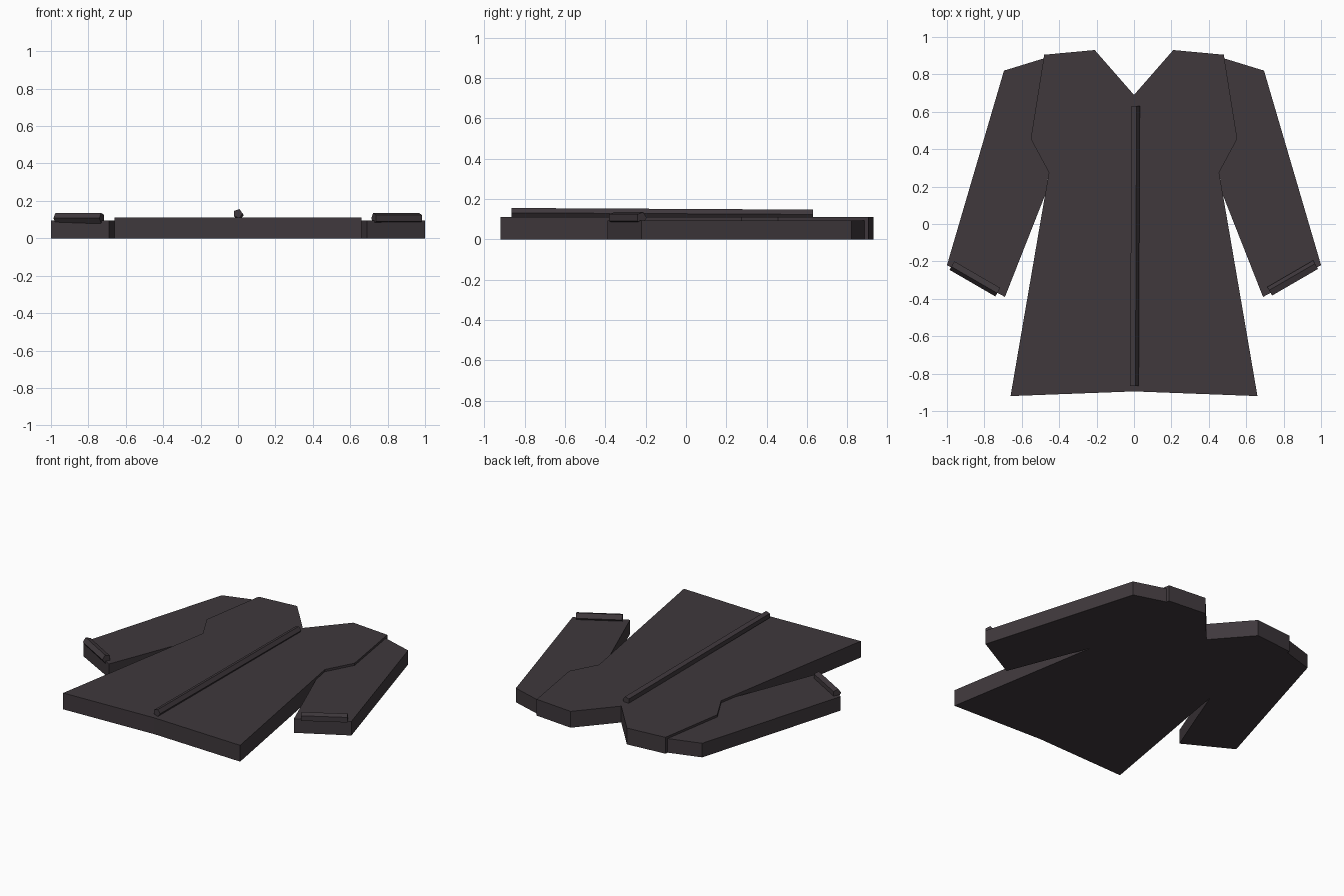
import bpy
import bmesh
import math
from mathutils import Vector

cube = bpy.data.objects.get("Cube")
if cube:
    bpy.data.objects.remove(cube, do_unlink=True)

cloth = bpy.data.materials.new("dark plum cloth")
cloth.use_nodes = True
colour = (0.05, 0.04, 0.046, 1)
cloth.diffuse_color = colour
shader = next(n for n in cloth.node_tree.nodes if n.type == 'BSDF_PRINCIPLED')
shader.inputs["Base Color"].default_value = colour
shader.inputs["Roughness"].default_value = 0.9


def finish(name, bm):
    bmesh.ops.recalc_face_normals(bm, faces=bm.faces)
    mesh = bpy.data.meshes.new(name)
    bm.to_mesh(mesh)
    bm.free()
    mesh.materials.append(cloth)
    obj = bpy.data.objects.new(name, mesh)
    bpy.context.collection.objects.link(obj)
    return obj


def slab(name, outline, height):
    """Flat outline raised from the floor to a height."""
    bm = bmesh.new()
    face = bm.faces.new([bm.verts.new((x, y, 0)) for x, y in outline])
    raised = bmesh.ops.extrude_face_region(bm, geom=[face])["geom"]
    for v in raised:
        if isinstance(v, bmesh.types.BMVert):
            v.co.z = height
    return finish(name, bm)


def rod(name, start, end, radius, sides=5):
    """Five-sided bar with one ridge pointing to the right of its path."""
    start, end = Vector(start), Vector(end)
    along = (end - start).normalized()
    right = along.cross(Vector((0, 0, 1))).normalized()
    up = right.cross(along)
    bm = bmesh.new()
    rings = []
    for centre in (start, end):
        ring = []
        for i in range(sides):
            a = math.tau * i / sides
            ring.append(bm.verts.new(centre + radius * (math.cos(a) * right + math.sin(a) * up)))
        bm.faces.new(ring)
        rings.append(ring)
    for i in range(sides):
        j = (i + 1) % sides
        bm.faces.new((rings[0][i], rings[0][j], rings[1][j], rings[1][i]))
    return finish(name, bm)


# Coat body: half outline mirrored, with V neck and flared hem
seam = [(0.48, 0.905), (0.552, 0.455), (0.455, 0.275)]
half = [(0.21, 0.93)] + seam + [(0.66, -0.92)]
body = [(0, 0.69)] + half + [(0, -0.895)] + [(-x, y) for x, y in reversed(half)]
slab("coat_body", body, 0.11)

# Sleeves meet the body along the shoulder seam
sleeve = [(0.483, 0.885), (0.695, 0.82), (1.0, -0.22), (0.69, -0.39),
          (0.476, 0.153)] + seam[:0:-1]
for side, sign in (("left", 1), ("right", -1)):
    slab(side + "_sleeve", [(sign * x, y) for x, y in sleeve], 0.095)
    # Cuff trim lying across the sleeve end
    rod(side + "_cuff_trim", (sign * 0.972, -0.22, 0.108),
        (sign * 0.727, -0.362, 0.108), 0.029)

# Front closure running down the middle
rod("front_closure", (0, -0.865, 0.132), (0.006, 0.63, 0.124), 0.025)
